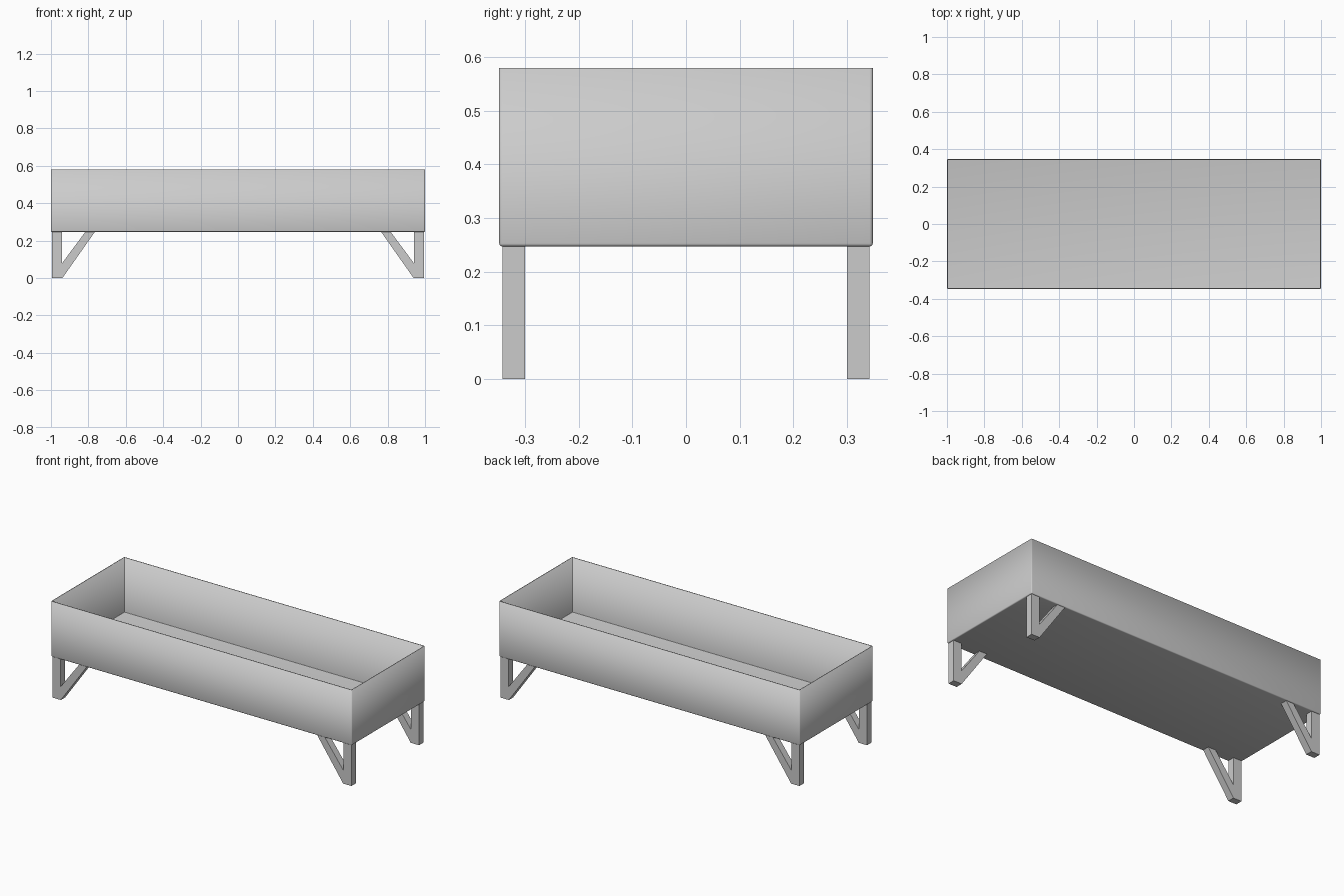
import bpy, bmesh

if "Cube" in bpy.data.objects:
    bpy.data.objects.remove(bpy.data.objects["Cube"])

L, W, Z0, Z1 = 1.0, 0.348, 0.247, 0.58   # half length, half width, tray bottom, rim
WALL, RADIUS = 0.005, 0.006


def make_object(name, bm):
    bmesh.ops.recalc_face_normals(bm, faces=bm.faces)
    mesh = bpy.data.meshes.new(name)
    bm.to_mesh(mesh)
    bm.free()
    obj = bpy.data.objects.new(name, mesh)
    bpy.context.collection.objects.link(obj)
    return obj


# Open sheet tray with softly bent bottom and corner edges
bm = bmesh.new()
bmesh.ops.create_cube(bm, size=2)
for v in bm.verts:
    v.co = (v.co.x * L, v.co.y * W, Z1 if v.co.z > 0 else Z0)
bmesh.ops.recalc_face_normals(bm, faces=bm.faces)
top = [f for f in bm.faces if f.normal.z > 0.9]
bmesh.ops.delete(bm, geom=top, context='FACES_ONLY')
bends = [e for e in bm.edges if not e.is_boundary]
bmesh.ops.bevel(bm, geom=bends, offset=RADIUS, segments=3, profile=0.5, affect='EDGES')
mesh = bpy.data.meshes.new("tray")
bm.to_mesh(mesh)
bm.free()
tray = bpy.data.objects.new("tray", mesh)
bpy.context.collection.objects.link(tray)
shell = tray.modifiers.new("sheet_thickness", 'SOLIDIFY')
shell.thickness = WALL
shell.offset = -1

# V-shaped leg: upright post and slanted brace in one profile, mirrored to four corners
profile = [(0.994, Z0), (0.994, 0), (0.939, 0), (0.765, Z0),
           (0.816, Z0), (0.94, 0.08), (0.94, Z0)]
bm = bmesh.new()
face = bm.faces.new([bm.verts.new((x, -0.342, z)) for x, z in profile])
ext = bmesh.ops.extrude_face_region(bm, geom=[face])
moved = [g for g in ext["geom"] if isinstance(g, bmesh.types.BMVert)]
bmesh.ops.translate(bm, verts=moved, vec=(0, 0.042, 0))
legs = make_object("legs", bm)
mirror = legs.modifiers.new("four_corners", 'MIRROR')
mirror.use_axis = (True, True, False)
mirror.use_mirror_merge = False

# Keep flat panels crisp while the small bends shade smoothly
bpy.ops.object.select_all(action='DESELECT')
tray.select_set(True)
bpy.context.view_layer.objects.active = tray
bpy.ops.object.shade_smooth_by_angle()
